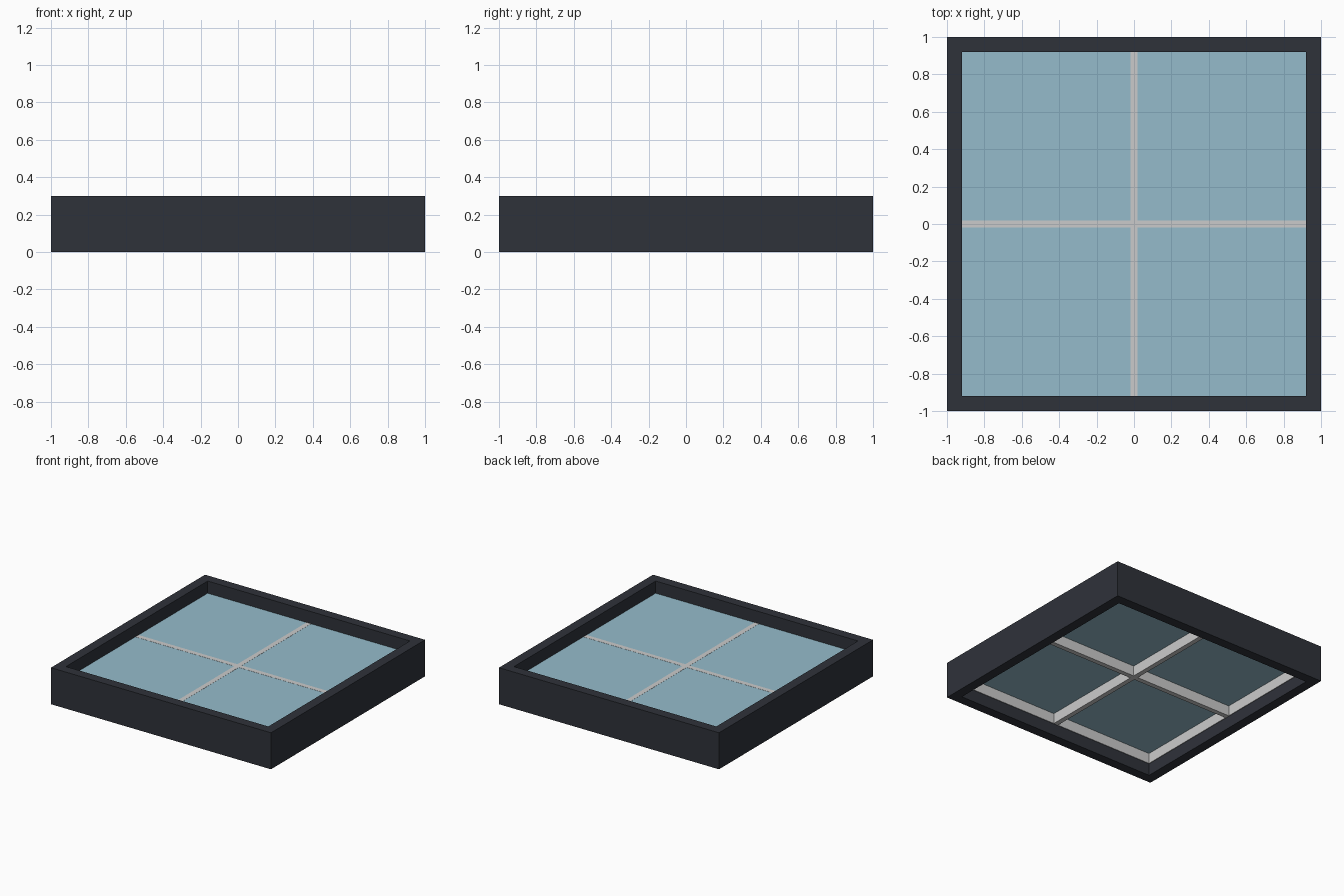
import bpy

if "Cube" in bpy.data.objects:
    bpy.data.objects.remove(bpy.data.objects["Cube"])


def material(name, color):
    m = bpy.data.materials.new(name)
    m.diffuse_color = color
    m.use_nodes = True
    m.node_tree.nodes["Principled BSDF"].inputs["Base Color"].default_value = m.diffuse_color
    return m


def box(name, lo, hi, mat=None):
    """Axis-aligned box between two corners."""
    center = [(a + b) / 2 for a, b in zip(lo, hi)]
    size = [b - a for a, b in zip(lo, hi)]
    bpy.ops.mesh.primitive_cube_add(size=1, location=center)
    ob = bpy.context.object
    ob.name = name
    ob.scale = size
    bpy.ops.object.transform_apply(location=False, rotation=False, scale=True)
    if mat:
        ob.data.materials.append(mat)
    return ob


dark = material("dark_frame", (0.028, 0.032, 0.042, 1))
glass = material("glass", (0.30, 0.50, 0.60, 0.75))

OUT, IN, H = 1.0, 0.92, 0.3          # outer half size, inner half size, height
GLASS_BOTTOM, GLASS_TOP, BAR_BOTTOM = 0.185, 0.2, 0.1
BAR, LINER = 0.02, 0.005             # half bar width, liner thickness

# Outer frame: full-width front and back rails, side rails between them
box("front_rail", (-OUT, -OUT, 0), (OUT, -IN, H), dark)
box("back_rail", (-OUT, IN, 0), (OUT, OUT, H), dark)
box("left_rail", (-OUT, -IN, 0), (-IN, IN, H), dark)
box("right_rail", (IN, -IN, 0), (OUT, IN, H), dark)

# Glass pane
box("glass_pane", (-IN, -IN, GLASS_BOTTOM), (IN, IN, GLASS_TOP), glass)

# Crossing bars that divide the pane, a hair proud of the glass
box("long_bar", (-BAR, -IN, BAR_BOTTOM), (BAR, IN, GLASS_TOP + 0.001))
for side, a, b in (("left", -IN, -BAR), ("right", BAR, IN)):
    box(side + "_cross_bar", (a, -BAR, BAR_BOTTOM), (b, BAR, GLASS_TOP + 0.001))

# Thin liner below the glass along the inside of the frame
J = IN - LINER
box("front_liner", (-IN, -IN, BAR_BOTTOM), (IN, -J, GLASS_BOTTOM))
box("back_liner", (-IN, J, BAR_BOTTOM), (IN, IN, GLASS_BOTTOM))
box("left_liner", (-IN, -J, BAR_BOTTOM), (-J, J, GLASS_BOTTOM))
box("right_liner", (J, -J, BAR_BOTTOM), (IN, J, GLASS_BOTTOM))
